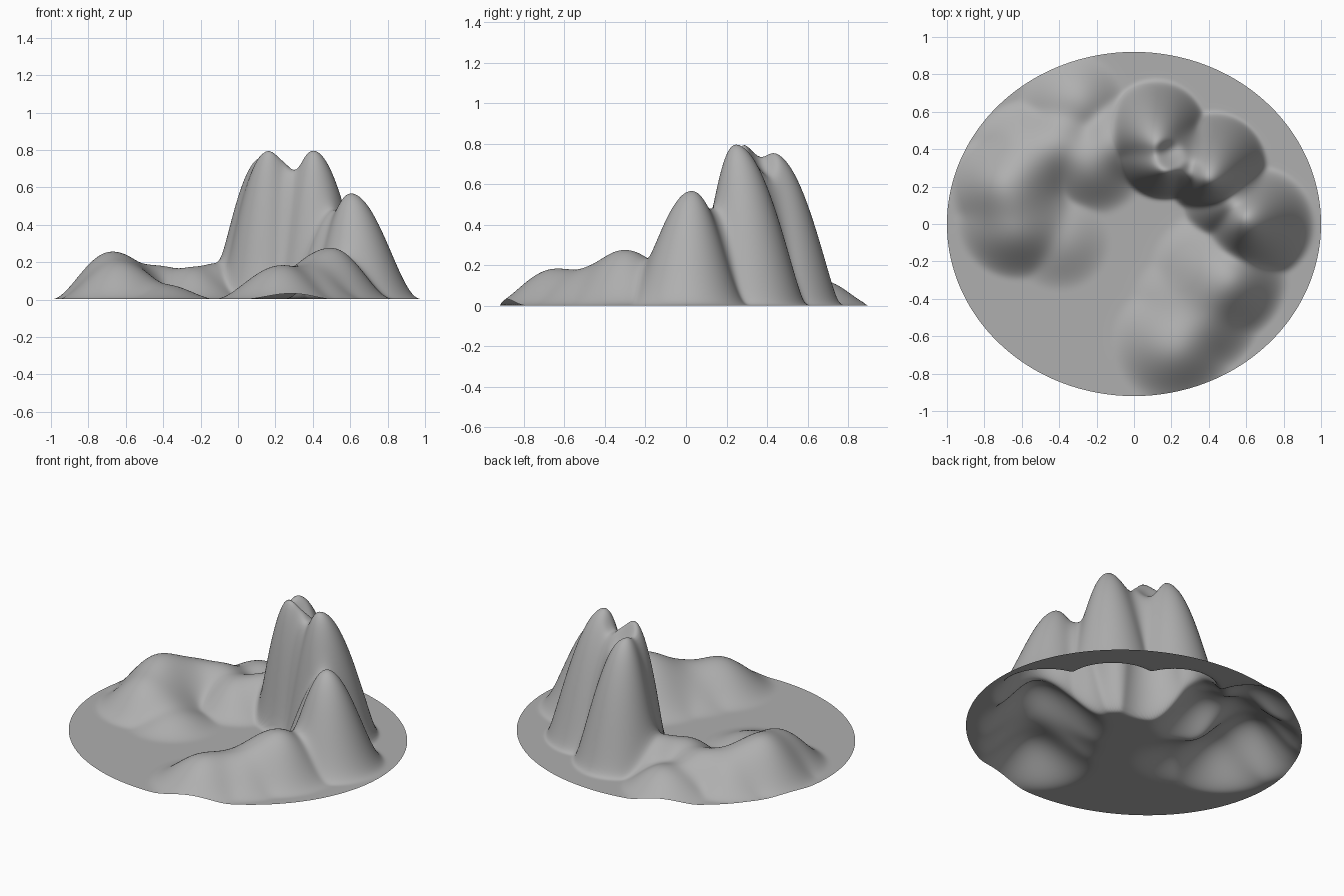
import bpy, bmesh
from math import sqrt
from mathutils import Vector

cube = bpy.data.objects.get("Cube")
if cube:
    bpy.data.objects.remove(cube)

GROUND = 0.002

# Each mound: peak x, y, height, base centre x, y, base radius, steepness
MOUNTAINS = [
    (0.12, 0.43, 0.75, 0.12, 0.50, 0.26, 1.3),
    (0.17, 0.29, 0.81, 0.16, 0.40, 0.25, 1.1),
    (0.28, 0.28, 0.71, 0.29, 0.35, 0.21, 1.1),
    (0.40, 0.24, 0.80, 0.43, 0.32, 0.27, 1.3),
    (0.52, 0.12, 0.48, 0.52, 0.12, 0.25, 1.5),
    (0.60, 0.03, 0.57, 0.66, 0.00, 0.31, 1.9),
]
HILLS = [
    (-0.68, 0.20, 0.25, -0.65, 0.19, 0.34, 1.9),
    (-0.64, 0.00, 0.20, -0.62, 0.04, 0.34, 1.8),
    (-0.56, 0.35, 0.19, -0.56, 0.35, 0.32, 1.8),
    (-0.40, -0.08, 0.08, -0.40, -0.08, 0.28, 2.0),
    (-0.40, 0.43, 0.17, -0.40, 0.43, 0.28, 2.0),
    (-0.24, 0.34, 0.17, -0.22, 0.34, 0.30, 2.0),
    (-0.10, 0.44, 0.19, -0.10, 0.44, 0.28, 2.0),
    (-0.30, 0.65, 0.13, -0.33, 0.63, 0.29, 1.8),
    (0.50, -0.30, 0.275, 0.45, -0.28, 0.38, 2.1),
    (0.38, -0.48, 0.18, 0.33, -0.46, 0.36, 2.0),
    (0.23, -0.65, 0.18, 0.21, -0.63, 0.34, 2.1),
]
HOLLOWS = [
    (0.19, 0.37, 0.09, 0.19, 0.37, 0.09, 1.5),
    (0.31, 0.29, 0.03, 0.31, 0.29, 0.06, 1.5),
]


def mound(x, y, spec):
    """Height of a leaning mound: a summit blended out to an offset base circle."""
    px, py, height, cx, cy, radius, power = spec
    d = Vector((x - px, y - py))
    e = Vector((cx - px, cy - py))
    k = radius ** 2 - e.length_squared
    de = d.dot(e)
    s = (sqrt(de * de + k * d.length_squared) - de) / k
    return height * (1 - s * s) ** power if s < 1 else 0.0


def blend(values, sharpness):
    """Soft maximum, so neighbouring slopes run together."""
    return sum(v ** sharpness for v in values) ** (1 / sharpness)


def terrain(x, y):
    tall = blend([mound(x, y, m) for m in MOUNTAINS], 12)
    low = blend([mound(x, y, m) for m in HILLS], 3.5)
    dent = sum(mound(x, y, m) for m in HOLLOWS)
    return GROUND + max(blend([tall, low], 4) - dent, 0)


# Oval sheet, open underneath, raised into mountains and hills
bm = bmesh.new()
bmesh.ops.create_grid(bm, x_segments=170, y_segments=170, size=1)
for v in bm.verts:
    u, w = v.co.x, v.co.y
    x = u * sqrt(1 - w * w / 2)
    y = 0.92 * w * sqrt(1 - u * u / 2)
    v.co = (x, y, terrain(x, y))

# Soften the creases where slopes meet
inner = [v for v in bm.verts if not v.is_boundary]
for _ in range(7):
    bmesh.ops.smooth_vert(bm, verts=inner, factor=0.5, use_axis_z=True)
for f in bm.faces:
    f.smooth = True

mesh = bpy.data.meshes.new("terrain")
bm.to_mesh(mesh)
bm.free()
land = bpy.data.objects.new("terrain", mesh)
bpy.context.collection.objects.link(land)

# Plain stone grey
stone = bpy.data.materials.new("stone_grey")
stone.use_nodes = True
grey = (0.43, 0.43, 0.43, 1)
stone.diffuse_color = grey
stone.node_tree.nodes["Principled BSDF"].inputs["Base Color"].default_value = grey
mesh.materials.append(stone)
